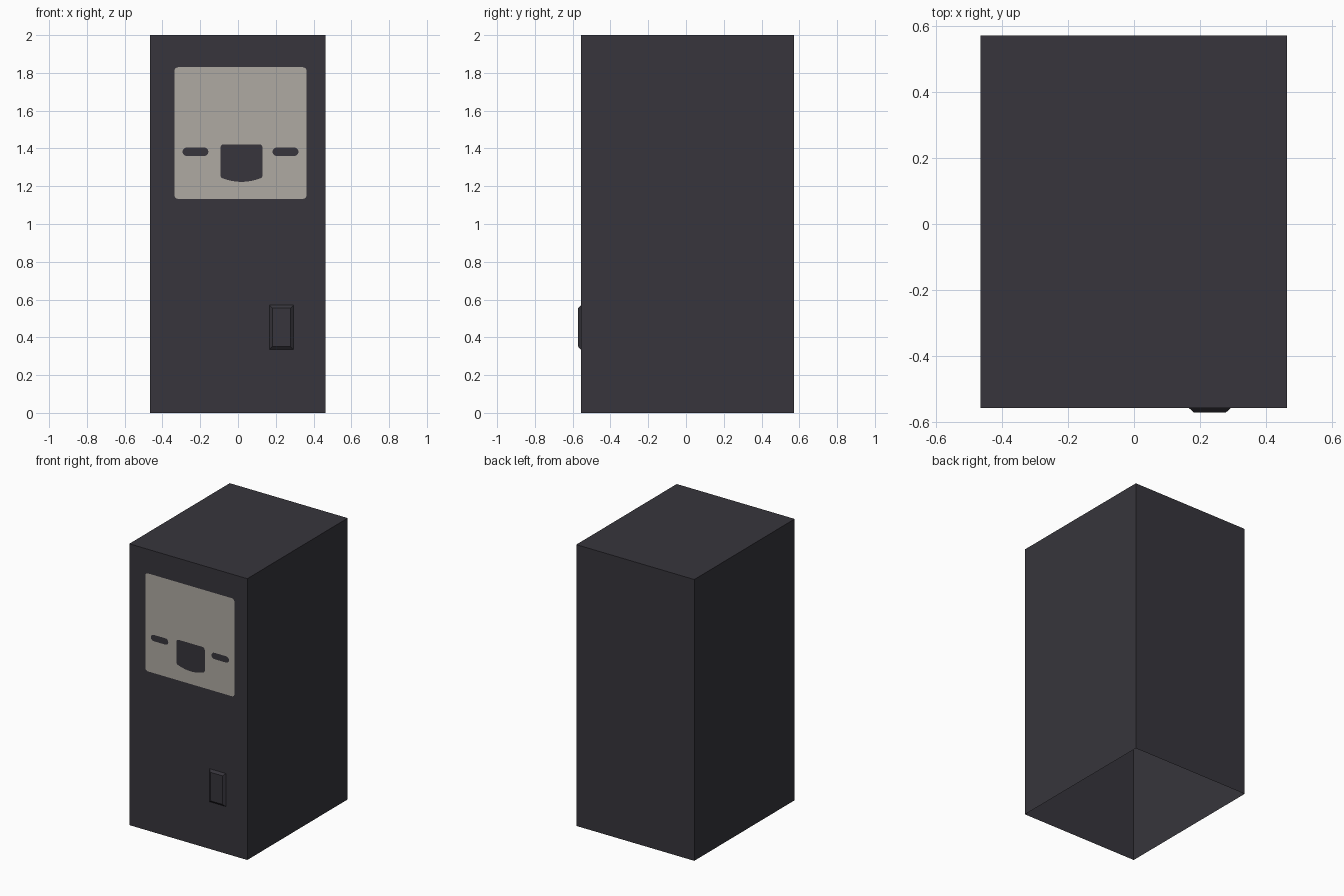
import bpy, bmesh, math

if "Cube" in bpy.data.objects:
    bpy.data.objects.remove(bpy.data.objects["Cube"])


def material(name, rgb):
    m = bpy.data.materials.new(name)
    m.diffuse_color = (*rgb, 1.0)
    m.use_nodes = True
    m.node_tree.nodes["Principled BSDF"].inputs["Base Color"].default_value = m.diffuse_color
    return m


DARK = material("charcoal", (0.038, 0.036, 0.045))
LIGHT = material("warm grey", (0.43, 0.40, 0.36))
FRONT = -0.557


def box(name, x0, x1, y0, y1, z0, z1, mat, taper=0.0, open_side=None):
    """Box with an optional inset on its front and one open side (a direction)."""
    bm = bmesh.new()
    bmesh.ops.create_cube(bm, size=1)
    for v in bm.verts:
        t = taper if v.co.y < 0 else 0.0
        v.co.x = x0 + t if v.co.x < 0 else x1 - t
        v.co.z = z0 + t if v.co.z < 0 else z1 - t
        v.co.y = y0 if v.co.y < 0 else y1
    bm.normal_update()
    if open_side:
        gone = [f for f in bm.faces
                if sum(a * b for a, b in zip(f.normal, open_side)) > 0.9]
        bmesh.ops.delete(bm, geom=gone, context='FACES')
    mesh = bpy.data.meshes.new(name)
    bm.to_mesh(mesh)
    bm.free()
    mesh.materials.append(mat)
    obj = bpy.data.objects.new(name, mesh)
    bpy.context.collection.objects.link(obj)
    return obj


def rounded(x0, x1, z0, z1, r, sag=0.0, n=5):
    """Rounded rectangle outline; sag bows the lower edge downward."""
    pts = []
    corners = ((x1 - r, z1 - r, 0), (x0 + r, z1 - r, 90),
               (x0 + r, z0 + r, 180), (x1 - r, z0 + r, 270))
    for cx, cz, start in corners:
        for i in range(n + 1):
            a = math.radians(start + 90 * i / n)
            pts.append((cx + r * math.cos(a), cz + r * math.sin(a)))
        if sag and start == 180:
            for i in range(1, 8):
                t = i / 8
                pts.append((x0 + r + t * (x1 - x0 - 2 * r), z0 - sag * 4 * t * (1 - t)))
    return pts


# Cabinet shell, open underneath
box("cabinet", -0.465, 0.463, FRONT, 0.571, 0, 2, DARK, open_side=(0, 0, -1))

# Raised bevelled door pad
box("door_pad", 0.166, 0.294, -0.571, FRONT, 0.335, 0.57, DARK,
    taper=0.016, open_side=(0, 1, 0))

# Pale front panel with two slots and a bowl-shaped opening
outlines = [
    rounded(-0.337, 0.363, 1.133, 1.83, 0.02),
    rounded(-0.294, -0.157, 1.36, 1.405, 0.0224),
    rounded(0.183, 0.32, 1.36, 1.405, 0.0224),
    rounded(-0.093, 0.13, 1.24, 1.422, 0.018, sag=0.017),
]
curve = bpy.data.curves.new("front_panel", 'CURVE')
curve.dimensions = '2D'
curve.fill_mode = 'BOTH'
for pts in outlines:
    s = curve.splines.new('POLY')
    s.points.add(len(pts) - 1)
    for p, (x, z) in zip(s.points, pts):
        p.co = (x, z, 0, 1)
    s.use_cyclic_u = True
curve.materials.append(LIGHT)
panel = bpy.data.objects.new("front_panel", curve)
panel.rotation_euler.x = math.pi / 2
panel.location.y = FRONT - 0.002
bpy.context.collection.objects.link(panel)
bpy.context.view_layer.objects.active = panel
panel.select_set(True)
bpy.ops.object.convert(target='MESH')
